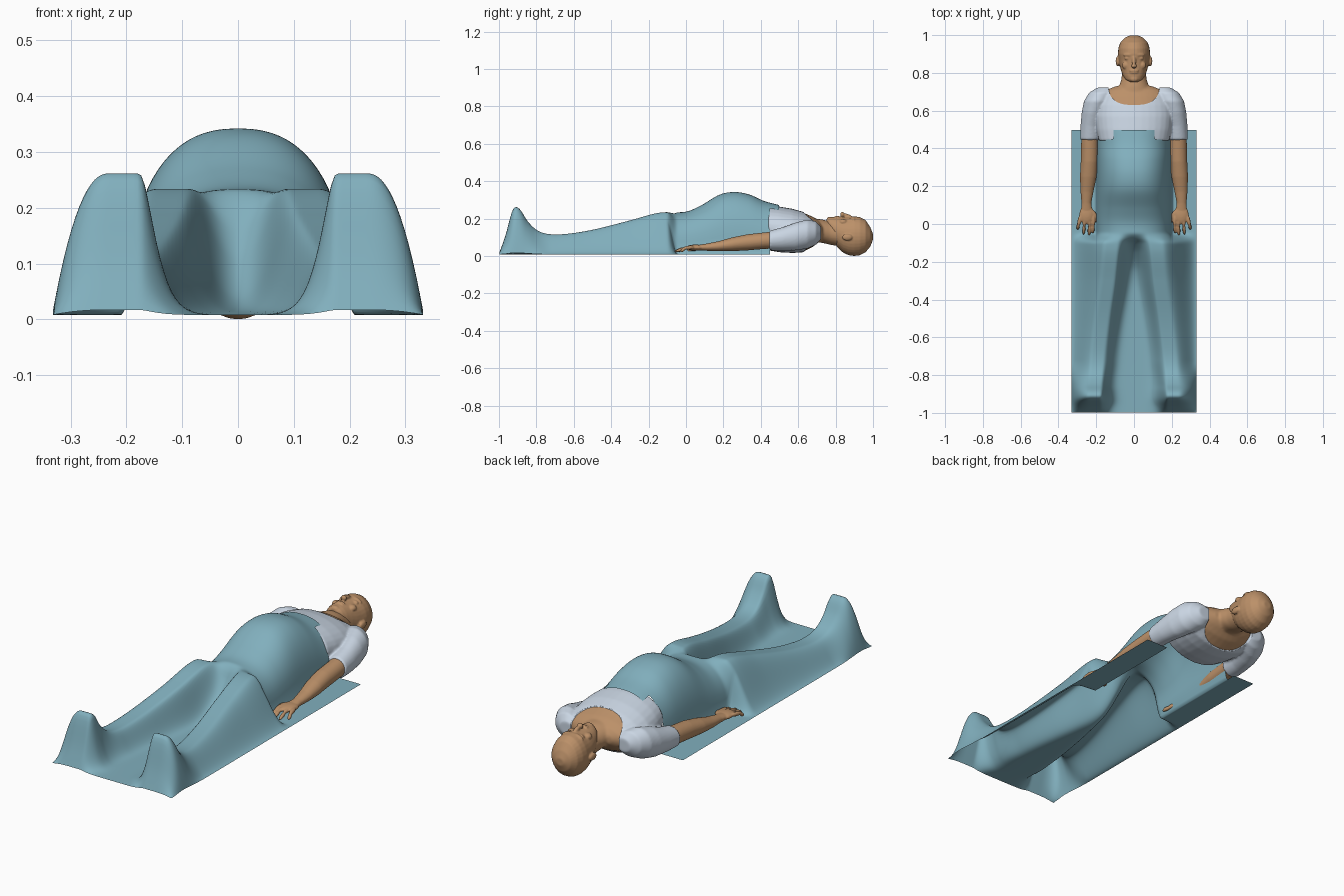
import bpy, bmesh, math
from mathutils import Vector, Matrix

if "Cube" in bpy.data.objects:
    bpy.data.objects.remove(bpy.data.objects["Cube"])


def material(name, rgb):
    m = bpy.data.materials.new(name)
    m.use_nodes = True
    m.diffuse_color = (*rgb, 1)
    bsdf = m.node_tree.nodes["Principled BSDF"]
    bsdf.inputs["Base Color"].default_value = (*rgb, 1)
    bsdf.inputs["Roughness"].default_value = 0.8
    return m


BLUE = material("sheet blue", (0.22, 0.43, 0.51))
WHITE = material("shirt pale blue", (0.59, 0.67, 0.77))
SKIN = material("skin", (0.50, 0.28, 0.14))


# --- helpers ---------------------------------------------------------------
def smooth(a, b, v):
    t = min(1, max(0, (v - a) / (b - a)))
    return t * t * (3 - 2 * t)


def curve(v, pts):
    """Smooth interpolation through (position, value) points."""
    if v <= pts[0][0]:
        return pts[0][1]
    slope = lambda i, j: (pts[j][1] - pts[i][1]) / (pts[j][0] - pts[i][0])
    last = len(pts) - 1
    for i in range(last):
        (a, p), (b, q) = pts[i], pts[i + 1]
        if v <= b:
            h, t = b - a, (v - a) / (b - a)
            m = slope(max(i - 1, 0), i + 1) * h
            n = slope(i, min(i + 2, last)) * h
            return (p + m * t + (3 * (q - p) - 2 * m - n) * t * t
                    + (2 * (p - q) + m + n) * t ** 3)
    return pts[-1][1]


def loft(bm, rings, inset=0, n=32):
    """Closed tube along y from rings of (x, y, half width, low z, high z)."""
    loops = []
    for x, y, rx, lo, hi in rings:
        mid, rz, rx = (lo + hi) / 2, (hi - lo) / 2 - inset, rx - inset
        loops.append([bm.verts.new((x + rx * math.cos(k * math.tau / n), y,
                                    mid + rz * math.sin(k * math.tau / n)))
                      for k in range(n)])
    for a, b in zip(loops, loops[1:]):
        for k in range(n):
            bm.faces.new((a[k], a[k - 1], b[k - 1], b[k]))
    bm.faces.new(loops[0])
    bm.faces.new(loops[-1][::-1])


def ball(bm, loc, scale):
    mat = Matrix.Translation(loc) @ Matrix.Diagonal((*scale, 1))
    bmesh.ops.create_uvsphere(bm, u_segments=16, v_segments=10, radius=1, matrix=mat)


def capsule(bm, p, q, r):
    p, q = Vector(p), Vector(q)
    d = q - p
    mat = (Matrix.Translation((p + q) / 2) @ d.to_track_quat('Z', 'Y').to_matrix().to_4x4()
           @ Matrix.Diagonal((r, r, d.length / 2 + r * 0.6, 1)))
    bmesh.ops.create_uvsphere(bm, u_segments=14, v_segments=12, radius=1, matrix=mat)


def finish(name, bm, mat, voxel=0, relax=4):
    bmesh.ops.recalc_face_normals(bm, faces=bm.faces)
    for f in bm.faces:
        f.smooth = True
    mesh = bpy.data.meshes.new(name)
    bm.to_mesh(mesh)
    bm.free()
    ob = bpy.data.objects.new(name, mesh)
    bpy.context.collection.objects.link(ob)
    mesh.materials.append(mat)
    if voxel:
        r = ob.modifiers.new("blend", 'REMESH')
        r.mode, r.voxel_size, r.use_smooth_shade = 'VOXEL', voxel, True
    if relax:
        s = ob.modifiers.new("relax", 'SMOOTH')
        s.factor, s.iterations = 0.5, relax
    return ob


# --- draped sheet ----------------------------------------------------------
HALF = 0.333
LEG_TOP = [(-1, .012), (-.965, .11), (-.925, .25), (-.89, .252), (-.85, .19), (-.8, .14),
           (-.74, .118), (-.65, .117), (-.5, .14), (-.3, .19), (-.15, .23), (-.05, .235)]
LEG_X = [(-1, .205), (-.85, .2), (-.7, .19), (-.5, .165), (-.3, .135), (-.08, .115)]
VALLEY = [(-1, .008), (-.4, .012), (-.25, .03), (-.15, .1), (-.08, .19)]
BELLY = [(-.1, .235), (0, .237), (.08, .27), (.18, .328), (.26, .342), (.34, .328),
         (.42, .293), (.5, .272)]
FLAT = 0.008


def sheet_height(x, y):
    x = abs(x)
    # legs and raised feet
    top, cx, low = curve(y, LEG_TOP), curve(y, LEG_X), curve(y, VALLEY)
    foot = 1 - smooth(-.87, -.72, y)
    w = .03
    if x > cx + w:
        t = min(1, (x - cx - w) / (HALF - cx - w))
        fall = foot * (1 - t ** 2.2) + (1 - foot) * (1 - smooth(0, 1, t))
        legs = FLAT + (top - FLAT) * fall
    else:
        u = max(0, cx - w - x)
        fall = math.exp(-(u / (.048 - .013 * foot)) ** (2 - .6 * foot))
        legs = low + (top - low) * fall
    # belly, with the sheet lying flat under the arms
    r = min(1, x / .2)
    trunk = FLAT + (curve(y, BELLY) - FLAT) * (1 - r ** 2.4) ** (1 / 2.4)
    b = smooth(-.1, -.045, y)
    return max(.005, legs * (1 - b) + trunk * b)


bm = bmesh.new()
bmesh.ops.create_grid(bm, x_segments=96, y_segments=180, size=1)
for v in bm.verts:
    x, y = v.co.x * HALF, -.25 + v.co.y * .75
    v.co = (x, y, sheet_height(x, y))
notch = [f for f in bm.faces if f.calc_center_median().y > .45
         and .11 < abs(f.calc_center_median().x) < .205]
bmesh.ops.delete(bm, geom=notch, context='FACES')
finish("sheet", bm, BLUE, relax=3)

# --- chest under the shirt, and neck -----------------------------------------
TORSO = [(0, .44, .185, .03, .268), (0, .5, .198, .02, .264), (0, .57, .205, .016, .252),
         (0, .63, .2, .02, .235), (0, .68, .18, .045, .214), (0, .71, .15, .07, .195),
         (0, .73, .1, .09, .175)]
NECK = [(0, .64, .12, .07, .19), (0, .69, .1, .075, .2), (0, .73, .078, .07, .195),
        (0, .77, .066, .06, .185), (0, .83, .062, .05, .17)]
bm = bmesh.new()
loft(bm, TORSO, inset=.005)
loft(bm, NECK)
finish("chest_and_neck", bm, SKIN, .006, 5)

# --- shirt with short sleeves and scooped neckline -----------------------------
bm = bmesh.new()
loft(bm, TORSO)
for s in (1, -1):
    loft(bm, [(s * .232, .445, .053, .03, .135), (s * .228, .52, .055, .03, .155),
              (s * .215, .59, .062, .03, .18), (s * .195, .65, .07, .04, .195),
              (s * .172, .695, .066, .06, .185), (s * .155, .722, .04, .09, .155)])
shirt = finish("shirt", bm, WHITE, .006, 5)

bm = bmesh.new()
rim = []
for k in range(48):
    c, s = math.cos(k * math.tau / 48), math.sin(k * math.tau / 48)
    rim.append(bm.verts.new((math.copysign(abs(c) ** .75, c) * .135,
                             .74 + math.copysign(abs(s) ** .75, s) * .11, -.1)))
base = bm.faces.new(rim)
up = bmesh.ops.extrude_face_region(bm, geom=[base])["geom"]
bmesh.ops.translate(bm, vec=(0, 0, .5), verts=[g for g in up if isinstance(g, bmesh.types.BMVert)])
cutter = finish("neckline_cutter", bm, WHITE, relax=0)
cutter.hide_render = True
cut = shirt.modifiers.new("neckline", 'BOOLEAN')
cut.operation, cut.solver, cut.object = 'DIFFERENCE', 'EXACT', cutter
bpy.context.view_layer.update()
baked = bpy.data.meshes.new_from_object(shirt.evaluated_get(bpy.context.evaluated_depsgraph_get()))
shirt.modifiers.clear()
shirt.data = baked
bpy.data.objects.remove(cutter)

# --- head and face -----------------------------------------------------------
bm = bmesh.new()
loft(bm, [(0, .752, .022, .165, .198), (0, .765, .045, .125, .206), (0, .785, .058, .085, .209),
          (0, .81, .068, .045, .209), (0, .84, .076, .018, .208), (0, .87, .081, .004, .208),
          (0, .9, .085, 0, .212), (0, .93, .083, .004, .208), (0, .96, .073, .02, .192),
          (0, .985, .05, .05, .155), (0, .999, .02, .085, .12)])
capsule(bm, (0, .885, .205), (0, .842, .222), .011)     # nose
ball(bm, (0, .836, .222), (.015, .011, .014))
ball(bm, (0, .768, .198), (.022, .016, .012))           # chin
ball(bm, (0, .812, .208), (.025, .006, .008))           # lips
ball(bm, (0, .802, .207), (.021, .006, .008))
for s in (1, -1):
    ball(bm, (s * .034, .877, .193), (.017, .009, .01))           # eye
    capsule(bm, (s * .016, .896, .205), (s * .052, .895, .19), .009)  # brow
    ball(bm, (s * .042, .84, .182), (.022, .022, .016))           # cheek
    ball(bm, (s * .086, .862, .1), (.011, .028, .018))            # ear
finish("head", bm, SKIN, .0042, 2)

# --- arms and hands ------------------------------------------------------------
for s, side in ((1, "left"), (-1, "right")):
    bm = bmesh.new()
    loft(bm, [(s * .23, .5, .045, .04, .135), (s * .234, .42, .046, .038, .126),
              (s * .236, .33, .046, .03, .116), (s * .242, .25, .044, .026, .1),
              (s * .249, .17, .034, .026, .078), (s * .252, .11, .026, .028, .066),
              (s * .251, .07, .03, .03, .06)])
    ball(bm, (s * .25, .05, .045), (.04, .052, .016))
    for x, knuckle, tip in ((.215, .215, -.045), (.238, .235, -.058),
                            (.262, .264, -.052), (.283, .295, -.025)):
        capsule(bm, (s * x, .045, .048), (s * knuckle, -.012, .042), .0105)
        capsule(bm, (s * knuckle, -.005, .043), (s * (knuckle + .003), tip, .025), .009)
    capsule(bm, (s * .225, .07, .045), (s * .198, .03, .036), .013)   # thumb
    capsule(bm, (s * .2, .035, .036), (s * .186, -.002, .027), .010)
    finish(side + "_arm", bm, SKIN, .004, 2)
